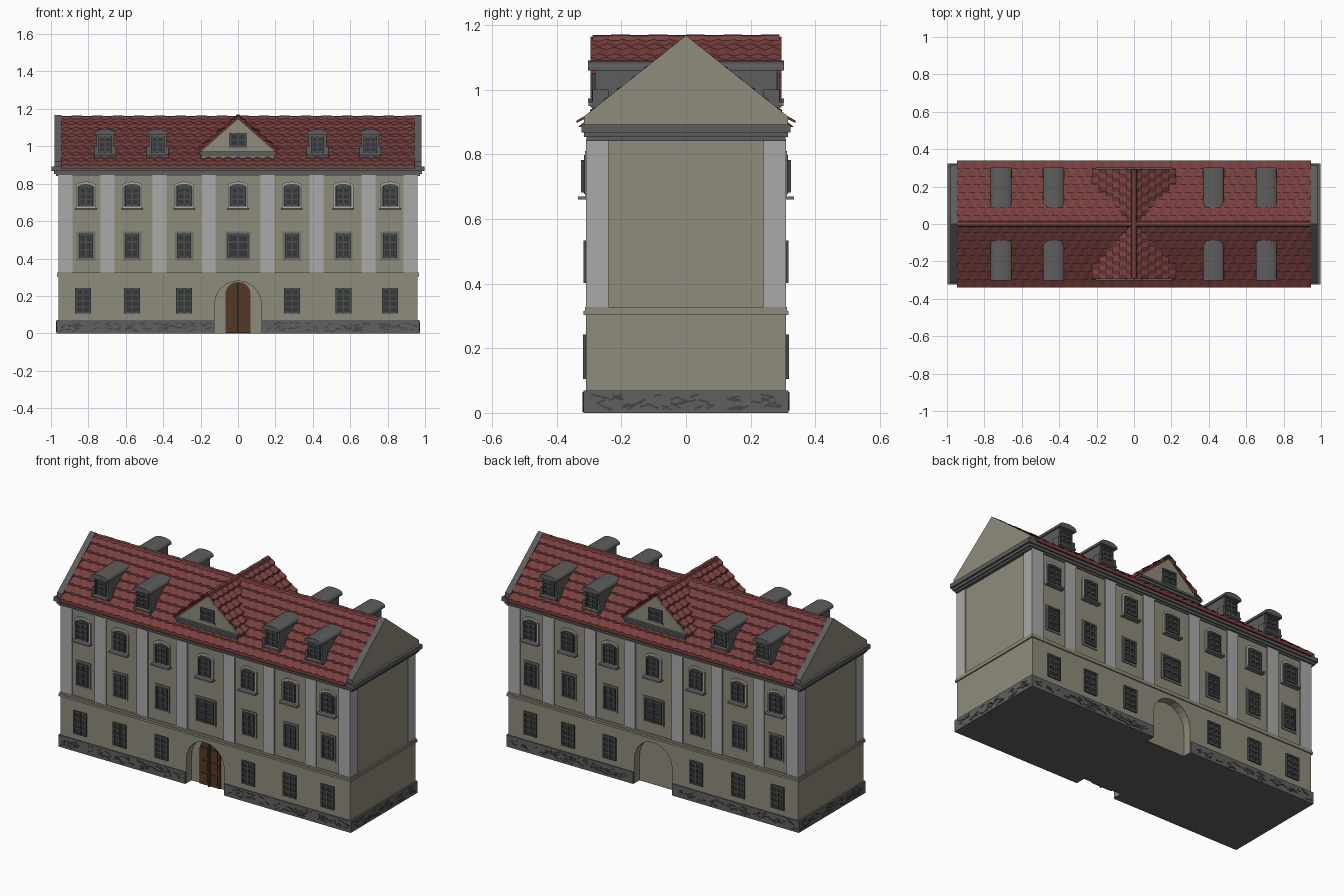
import bpy, bmesh, math, random
from mathutils import Matrix

random.seed(4)
if "Cube" in bpy.data.objects:
    bpy.data.objects.remove(bpy.data.objects["Cube"])


def material(name, r, g, b):
    m = bpy.data.materials.new(name)
    m.diffuse_color = (r, g, b, 1)
    m.use_nodes = True
    m.node_tree.nodes["Principled BSDF"].inputs["Base Color"].default_value = (r, g, b, 1)
    return m


PLASTER = material("plaster beige", .275, .26, .2)
PALE = material("pale grey trim", .4, .4, .4)
TRIM = material("mid grey trim", .16, .16, .155)
METAL = material("roof metal grey", .11, .11, .11)
STONE = material("plinth stone", .115, .115, .115)
CHIP = material("dark stone", .06, .06, .06)
FRAME = material("window frame", .07, .073, .073)
GLASS = material("window glass", .035, .038, .04)
TILE = material("red tile", .19, .05, .05)
WOOD = material("brown wood", .085, .04, .02)

parts = {}


def part(name, mat):
    if name not in parts:
        parts[name] = (bmesh.new(), mat)
    return parts[name][0]


def prism(bm, pts, axis, a, b):
    """Extrude a flat outline along x (points y,z) or y (points x,z)."""
    place = (lambda p, d: (d, p[0], p[1])) if axis == "x" else (lambda p, d: (p[0], d, p[1]))
    lo = [bm.verts.new(place(p, a)) for p in pts]
    hi = [bm.verts.new(place(p, b)) for p in pts]
    bm.faces.new(lo)
    bm.faces.new(hi)
    n = len(pts)
    for i in range(n):
        j = (i + 1) % n
        bm.faces.new((lo[i], lo[j], hi[j], hi[i]))


def box(bm, x0, x1, y0, y1, z0, z1):
    prism(bm, [(x0, z0), (x1, z0), (x1, z1), (x0, z1)], "y", y0, y1)


def arch(x, w, z0, spring, rise, n=10):
    arc = [(x + w * math.cos(math.pi * i / n), spring + rise * math.sin(math.pi * i / n)) for i in range(n + 1)]
    return [(x - w, z0), (x + w, z0)] + arc


def tiles(name, half_len, half_run, top, drop, rows, width, along_x):
    """Two slopes of overlapping wavy tile courses falling from a ridge."""
    bm = part(name, TILE)
    seg = 4
    cols = round(2 * half_len / width) * seg
    for s in (-1, 1):
        for r in range(rows):
            lines = []
            for d, lift in ((r, 0), (r + 1.1, .012), (r + 1.1, -.004)):
                line = []
                for c in range(cols + 1):
                    u = -half_len + 2 * half_len * c / cols
                    phase = 2 * math.pi * (c / seg + .5 * (r % 2))
                    wave = .004 * (1 + math.cos(phase)) if lift >= 0 else 0
                    v = s * half_run * min(d / rows, 1.02)
                    z = top - drop * d / rows + lift + wave
                    line.append(bm.verts.new((u, v, z) if along_x else (v, u, z)))
                lines.append(line)
            for p, q in zip(lines, lines[1:]):
                for c in range(cols):
                    bm.faces.new((p[c], p[c + 1], q[c + 1], q[c]))


def window(x, z0, z1, w, y, s, bars=2):
    """Dark casement on a wall plane y, facing s."""
    box(part("window_glass", GLASS), x - w, x + w, s * (y - .01), s * (y + .003), z0, z1)
    bm, f, o = part("window_frames", FRAME), .009, s * (y + .009)
    for a, b in ((x - w, x - w + f), (x - f / 2, x + f / 2), (x + w - f, x + w)):
        box(bm, a, b, s * (y - .005), o, z0, z1)
    for i in range(bars + 2):
        z = z0 + (z1 - z0 - f) * i / (bars + 1)
        box(bm, x - w, x + w, s * (y - .005), s * (y + .008), z, z + f)


# Ground floor: solid core with an arched niche in each long facade
core = part("ground_floor", PLASTER)
box(core, -.96, .96, -.26, .26, .003, .31)
notch = arch(0, .125, .003, .155, .125, 12)[2:]
facade = [(.125, .003), (.96, .003), (.96, .31), (-.96, .31), (-.96, .003), (-.125, .003)] + notch[::-1]
for s in (-1, 1):
    prism(core, facade, "y", s * .26, s * .31)

# Upper floors, string course and cornice
box(part("upper_walls", PLASTER), -.955, .955, -.303, .303, .3, .86)
box(part("string_course", PLASTER), -.968, .968, -.317, .317, .303, .316)
box(part("string_course", PLASTER), -.964, .964, -.313, .313, .316, .327)
for grow, z0, z1 in ((.008, .842, .853), (.018, .853, .868), (.03, .868, .893)):
    box(part("cornice", METAL), -.966 - grow, .966 + grow, -.303 - grow * .7, .303 + grow * .7, z0, z1)

# Stone plinth with chiselled relief, open at the niches
plinth, chips = part("plinth", STONE), part("plinth_relief", CHIP)
box(plinth, -.95, .95, -.258, .258, 0, .02)
for s in (-1, 1):
    for t in (-1, 1):
        box(plinth, *sorted((t * .128, t * .97)), *sorted((s * .25, s * .317)), 0, .07)
    box(plinth, *sorted((s * .94, s * .97)), -.3, .3, 0, .07)


def chip(x, y, turn):
    m = Matrix.Translation((x, y, random.uniform(.014, .056))) @ Matrix.Rotation(turn, 4, "Z")
    m = m @ Matrix.Rotation(random.choice((-1, 1)) * random.uniform(.1, .5), 4, "Y")
    m = m @ Matrix.Diagonal((random.uniform(.02, .045), .005, .006, 1))
    bmesh.ops.create_cube(chips, size=1, matrix=m)


for s in (-1, 1):
    for i in range(110):
        chip(random.choice((-1, 1)) * random.uniform(.155, .945), s * .317, 0)
    for i in range(45):
        chip(s * .97, random.uniform(-.285, .285), math.pi / 2)

# Pilasters on the long facades, wrapping round the corners
pil = part("pilasters", PALE)
for s in (-1, 1):
    for x in (.157, .42, .697):
        for t in (-1, 1):
            box(pil, t * x - .037, t * x + .037, *sorted((s * .29, s * .31)), .327, .846)
    for t in (-1, 1):
        box(pil, *sorted((t * .885, t * .961)), *sorted((s * .24, s * .31)), .327, .846)

# Windows of the three floors
for s in (-1, 1):
    for x in (-.813, -.566, -.288, 0, .288, .563, .813):
        # top floor: arched pale surround, sill and hood
        prism(part("arched_surrounds", PALE), arch(x, .054, .668, .785, .026), "y", s * .29, s * .313)
        prism(part("arched_frames", FRAME), arch(x, .045, .678, .782, .016), "y", s * .3, s * .316)
        window(x, .682, .782, .039, .316, s)
        box(part("window_sills", TRIM), x - .058, x + .058, *sorted((s * .3, s * .334)), .66, .67)
        # middle floor: square surround, the central one wider
        w = .068 if x == 0 else .05
        box(part("square_surrounds", TRIM), x - w, x + w, *sorted((s * .29, s * .308)), .39, .545)
        window(x, .402, .533, w - .012, .308, s, 2)
        # ground floor
        if x:
            g = math.copysign(abs(x) + (.015 if x < -.8 else 0), x)
            window(g, .105, .243, .043, .31, s, 3)

# Arched door in the front niche
door = part("front_door", WOOD)
prism(door, arch(0, .068, .002, .205, .07), "y", -.25, -.268)
for t in (-1, 1):
    for z0, z1 in ((.02, .075), (.09, .15), (.165, .225)):
        box(door, t * .033 - .022, t * .033 + .022, -.274, -.26, z0, z1)
box(door, -.004, .004, -.278, -.26, .002, .27)

# Main roof and crossing gable roof
prism(part("roof_core", TILE), [(-.335, .884), (.335, .884), (0, 1.148)], "x", -.946, .946)
tiles("main_roof_tiles", .946, .335, 1.15, .262, 8, .053, True)
prism(part("cross_roof_core", TILE), [(-.215, .972), (.215, .972), (0, 1.155)], "y", -.278, .278)
tiles("cross_roof_tiles", .295, .22, 1.157, .187, 6, .05, False)
ridge = part("ridge_caps", TILE)
cap = [(-.016, -.012), (.016, -.012), (.01, .003), (0, .006), (-.01, .003)]
for i in range(34):
    a = -.946 + i * 1.892 / 34
    prism(ridge, [(p, 1.156 + q + .002 * (i % 2)) for p, q in cap], "x", a, a + .0557)
for i in range(10):
    a = -.29 + i * .058
    prism(ridge, [(p, 1.163 + q + .002 * (i % 2)) for p, q in cap], "y", a, a + .058)

# Pediments at both ends of the crossing roof
for s in (-1, 1):
    prism(part("pediments", PLASTER), [(-.19, .9), (.19, .9), (.2, .972), (0, 1.148), (-.2, .972)],
          "y", s * .2, s * .287)
    box(part("pediment_ledges", METAL), -.2, .2, *sorted((s * .25, s * .295)), .945, .96)
    box(part("pediment_ledges", METAL), -.206, .206, *sorted((s * .25, s * .303)), .96, .973)
    box(part("pediment_trim", TRIM), -.052, .052, *sorted((s * .27, s * .29)), .988, .997)
    window(0, .997, 1.072, .045, .287, s, 1)

# Dormers with shallow curved metal roofs
for s in (-1, 1):
    for x in (-.71, -.43, .425, .707):
        body = part("dormer_bodies", METAL)
        box(body, x - .047, x + .047, *sorted((s * .06, s * .282)), .9, 1.068)
        prism(part("dormer_roofs", METAL), arch(x, .056, 1.06, 1.07, .02, 8), "y", s * .05, s * .303)
        for t in (-1, 1):
            box(body, x + t * .05 - .008, x + t * .05 + .008, *sorted((s * .24, s * .29)), .94, 1.0)
        box(part("dormer_sills", TRIM), x - .055, x + .055, *sorted((s * .25, s * .302)), .95, .96)
        window(x, .965, 1.052, .036, .282, s, 2)

# Gable parapets: plaster outside, metal coping on the slopes
gables = part("gable_walls", METAL)
outline = [(-.315, .89), (.315, .89), (.315, .918), (0, 1.168), (-.315, .918)]
for s in (-1, 1):
    prism(gables, outline, "x", s * .944, s * .98)

for name, (bm, mat) in parts.items():
    bmesh.ops.recalc_face_normals(bm, faces=bm.faces)
    if "tiles" in name:
        for f in bm.faces:
            f.normal_update()
            if f.normal.z < 0:
                f.normal_flip()
    mesh = bpy.data.meshes.new(name)
    mesh.materials.append(mat)
    if name == "gable_walls":
        mesh.materials.append(PLASTER)
        for f in bm.faces:
            f.material_index = int(f.normal.x * f.calc_center_median().x > .95)
    bm.to_mesh(mesh)
    bm.free()
    bpy.context.collection.objects.link(bpy.data.objects.new(name, mesh))
